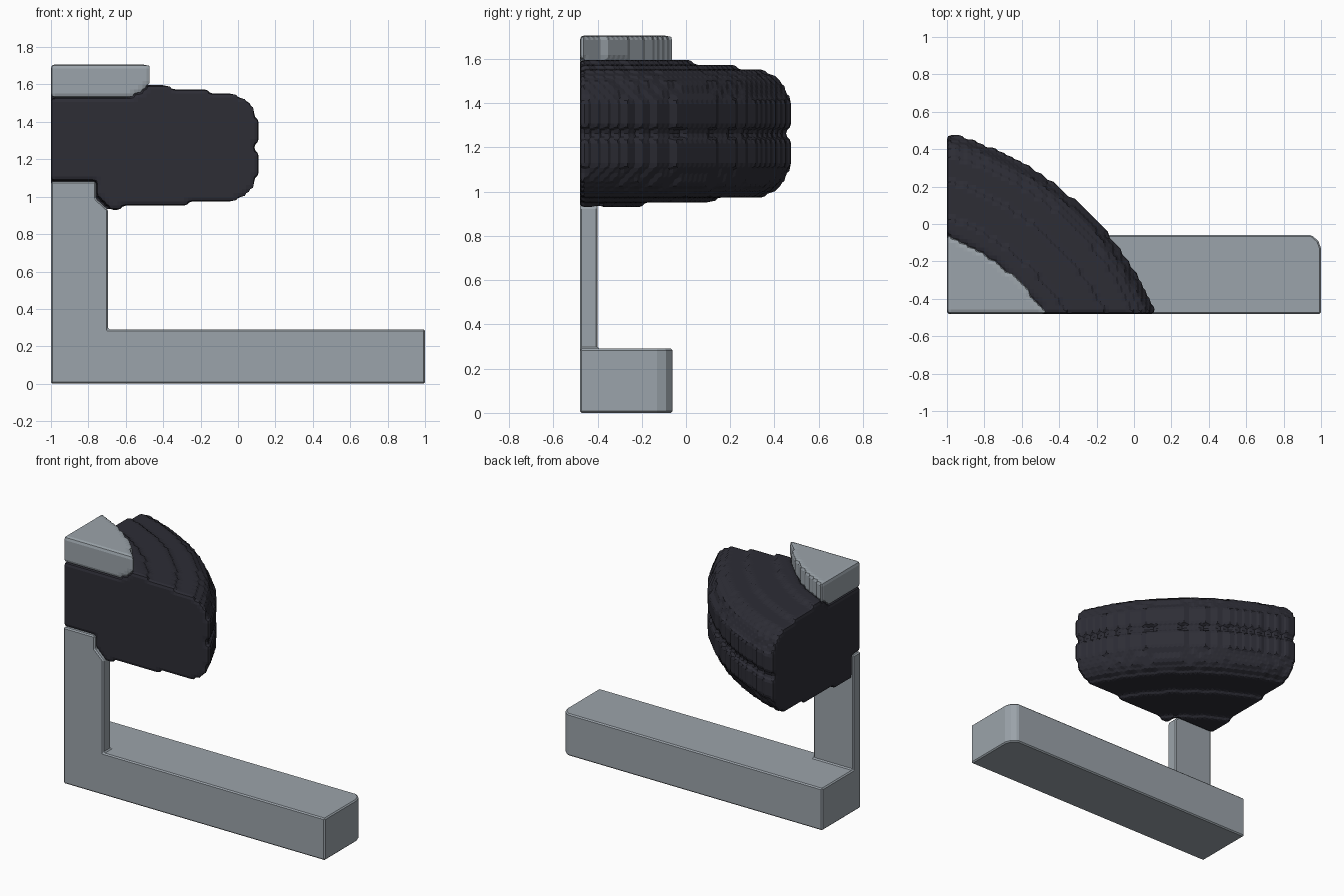
import bpy, bmesh, math

if "Cube" in bpy.data.objects:
    bpy.data.objects.remove(bpy.data.objects["Cube"])

H = 0.0222                      # size of one step in the terraced parts
X0, Y0, Z0 = -1.0, -0.48, 0.93  # corner of the quarter cut, bottom of the ring
CX, CY = -1.4, -1.11            # axis of the round parts


def material(name, rgb):
    m = bpy.data.materials.new(name)
    m.diffuse_color = (*rgb, 1)
    m.use_nodes = True
    m.node_tree.nodes["Principled BSDF"].inputs["Base Color"].default_value = m.diffuse_color
    return m


GREY = material("light grey", (0.33, 0.37, 0.405))
DARK = material("dark rubber", (0.026, 0.026, 0.036))


def finish(bm, name, mat):
    bmesh.ops.recalc_face_normals(bm, faces=bm.faces)
    me = bpy.data.meshes.new(name)
    bm.to_mesh(me)
    bm.free()
    me.materials.append(mat)
    ob = bpy.data.objects.new(name, me)
    bpy.context.collection.objects.link(ob)
    return ob


def prism(name, outline, depth, mat):
    """Extrude a closed outline of 3D points along the vector depth."""
    bm = bmesh.new()
    face = bm.faces.new([bm.verts.new(p) for p in outline])
    top = bmesh.ops.extrude_face_region(bm, geom=[face])["geom"]
    bmesh.ops.translate(bm, vec=depth,
                        verts=[v for v in top if isinstance(v, bmesh.types.BMVert)])
    return finish(bm, name, mat)


def terraced(name, inside, layers, mat):
    """Skin of all grid cells that pass the rule, with the steps chamfered."""
    cells = set()
    for i in range(52):
        for j in range(45):
            x, y = X0 + (i + 0.5) * H, Y0 + (j + 0.5) * H
            r = math.hypot(x - CX, y - CY)
            cells.update((i, j, k) for k in layers if inside(x, y, r, k))
    bm = bmesh.new()
    verts = {}

    def vert(p):
        if p not in verts:
            verts[p] = bm.verts.new((X0 + p[0] * H, Y0 + p[1] * H, Z0 + p[2] * H))
        return verts[p]

    for c in cells:
        for axis in range(3):
            for side in (0, 1):
                n = list(c)
                n[axis] += 2 * side - 1
                if tuple(n) in cells:
                    continue
                quad = []
                for u, v in ((0, 0), (1, 0), (1, 1), (0, 1)):
                    p = list(c)
                    p[axis] += side
                    p[(axis + 1) % 3] += u
                    p[(axis + 2) % 3] += v
                    quad.append(vert(tuple(p)))
                bm.faces.new(quad if side else quad[::-1])
    # averaging turns each stair into a 45 degree slope
    bmesh.ops.smooth_vert(bm, verts=bm.verts, factor=1.0, use_axis_x=True,
                          use_axis_y=True, use_axis_z=True)
    bmesh.ops.dissolve_limit(bm, angle_limit=0.02, verts=bm.verts, edges=bm.edges)
    return finish(bm, name, mat)


# Ring: radius of each layer, stepping in toward the bottom and the top
BOTTOM = [1.015, 1.31, 1.53, 1.57, 1.595, 1.61, 1.62, 1.63]
TOP = [1.216, 1.40, 1.536, 1.575, 1.60, 1.61, 1.62, 1.63]
RING = BOTTOM + [1.645] * 6 + [1.625] * 2 + [1.645] * 6 + TOP[::-1]
CAP = {27: 1.06, 28: 1.09, 29: 1.12}           # seat of the cap in the ring
SOCKET = [-0.70, -0.72, -0.74] + [-0.76] * 4   # socket for the post


def in_ring(x, y, r, k):
    if r > RING[k] or r < CAP.get(k, 0):
        return False
    return not (k < 7 and y < -0.40 and x < SOCKET[k])


def in_cap(x, y, r, k):
    return r < CAP.get(k, 1.124)


terraced("ring", in_ring, range(30), DARK)
terraced("top_cap", in_cap, range(27, 35), GREY)

# Stand: long foot with a cut corner, joined to the upright post
foot = prism("stand", [(-1, -0.48, 0), (1, -0.48, 0), (1, -0.13, 0),
                       (0.985, -0.09, 0), (0.95, -0.06, 0), (-1, -0.06, 0)],
             (0, 0, 0.29), GREY)
post = prism("post_helper", [(-1, -0.48, 0.1), (-0.695, -0.48, 0.1),
                             (-0.695, -0.48, 0.93), (-0.76, -0.48, 0.99),
                             (-0.76, -0.48, 1.08), (-1, -0.48, 1.08)],
             (0, 0.08, 0), GREY)
union = foot.modifiers.new("join_post", 'BOOLEAN')
union.operation = 'UNION'
union.solver = 'EXACT'
union.object = post
post.hide_render = True
post.hide_viewport = True
bevel = foot.modifiers.new("soft_edges", 'BEVEL')
bevel.width = 0.008
bevel.segments = 1
bevel.limit_method = 'ANGLE'
